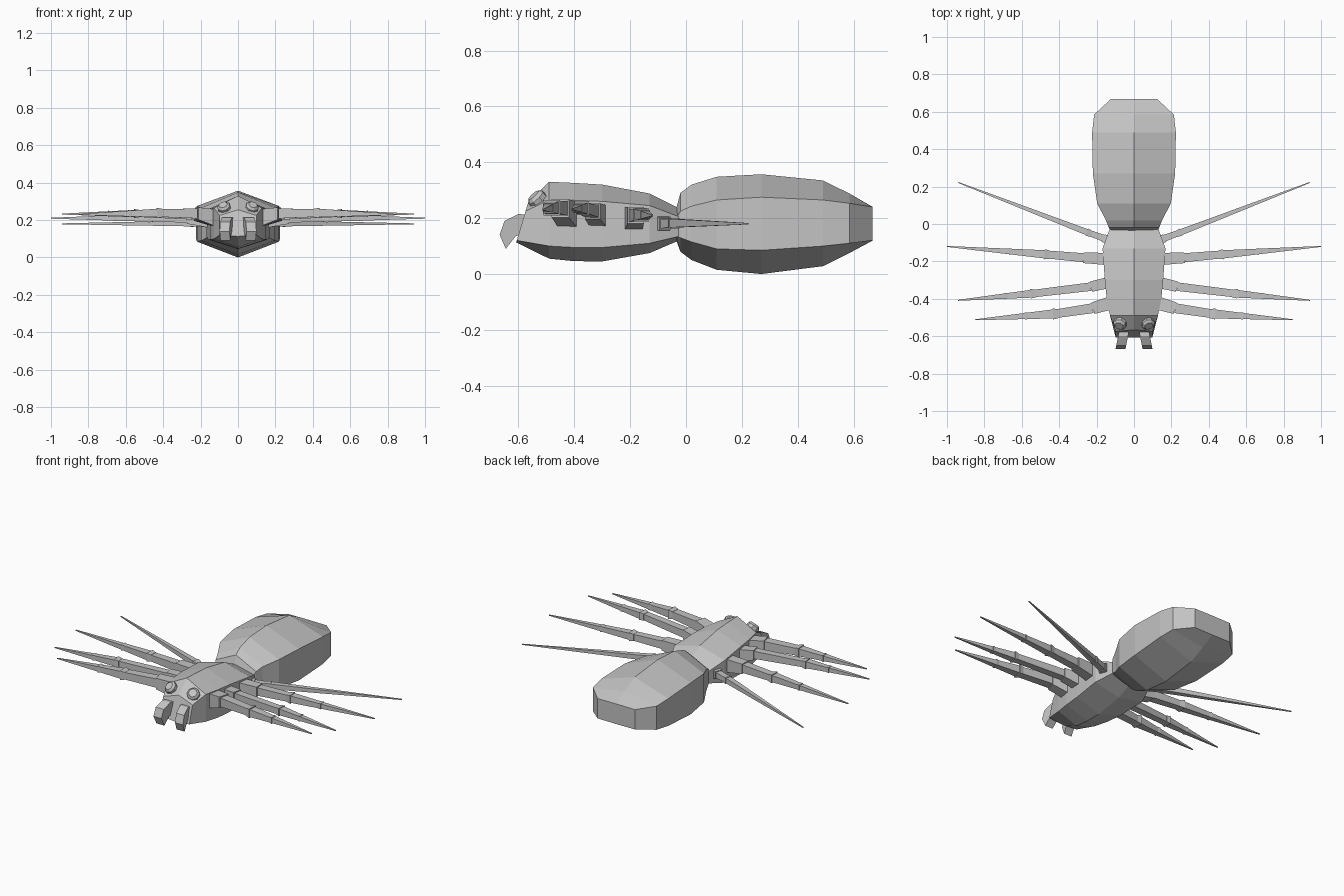
import bpy, bmesh, math
from mathutils import Vector

if "Cube" in bpy.data.objects:
    bpy.data.objects.remove(bpy.data.objects["Cube"])

grey = bpy.data.materials.new("warm_grey")
grey.diffuse_color = (0.55, 0.55, 0.55, 1)
grey.use_nodes = True
grey.node_tree.nodes["Principled BSDF"].inputs["Base Color"].default_value = grey.diffuse_color


def finish(name, bm, mirror=False):
    bmesh.ops.remove_doubles(bm, verts=bm.verts, dist=0.0005)
    bmesh.ops.recalc_face_normals(bm, faces=bm.faces)
    me = bpy.data.meshes.new(name)
    bm.to_mesh(me)
    bm.free()
    me.materials.append(grey)
    ob = bpy.data.objects.new(name, me)
    bpy.context.collection.objects.link(ob)
    if mirror:
        mod = ob.modifiers.new("mirror", 'MIRROR')
        mod.use_mirror_merge = False
    return ob


def loft(bm, rings):
    """Skin equal-sized rings and cap both ends."""
    loops = [[bm.verts.new(p) for p in r] for r in rings]
    n = len(loops[0])
    for a, b in zip(loops, loops[1:]):
        for i in range(n):
            j = (i + 1) % n
            bm.faces.new((a[i], a[j], b[j], b[i]))
    bm.faces.new(loops[0])
    bm.faces.new(loops[-1])


def hexagon(y, w, top, up, low, bot, lean=0.0):
    """Six-sided body section; lean pushes the top backwards."""
    pts = [(0, top), (w, up), (w, low), (0, bot), (-w, low), (-w, up)]
    return [(x, y + lean * (z - bot), z) for x, z in pts]


# Abdomen, cut flat at the tail
bm = bmesh.new()
loft(bm, [hexagon(*s) for s in [
    (-0.035, 0.125, 0.235, 0.20, 0.135, 0.12),
    (-0.02, 0.135, 0.29, 0.225, 0.13, 0.08),
    (0.02, 0.15, 0.32, 0.243, 0.115, 0.05),
    (0.11, 0.197, 0.348, 0.265, 0.09, 0.015),
    (0.27, 0.22, 0.357, 0.275, 0.085, 0.0),
    (0.49, 0.224, 0.335, 0.265, 0.10, 0.028),
    (0.585, 0.213, 0.288, 0.253, 0.11, 0.075),
    (0.667, 0.125, 0.241, 0.24, 0.12, 0.119)]])
finish("abdomen", bm)

# Head and thorax with a sloping face
bm = bmesh.new()
loft(bm, [hexagon(*s) for s in [
    (-0.025, 0.13, 0.235, 0.205, 0.135, 0.12),
    (-0.13, 0.168, 0.288, 0.245, 0.11, 0.075),
    (-0.30, 0.156, 0.32, 0.26, 0.095, 0.045),
    (-0.40, 0.146, 0.326, 0.264, 0.095, 0.046),
    (-0.49, 0.128, 0.33, 0.265, 0.10, 0.055),
    (-0.608, 0.098, 0.255, 0.225, 0.12, 0.113, 0.3)]])
finish("head_and_thorax", bm)

# Eyes: low domes tilted along the face
bm = bmesh.new()
normal = Vector((0.25, -0.65, 0.72)).normalized()
side = normal.cross(Vector((0, 0, 1))).normalized()
upv = side.cross(normal)
centre = Vector((0.075, -0.533, 0.268))
loft(bm, [[centre + normal * h + (side * math.cos(a) + upv * math.sin(a)) * r
           for a in [i * math.tau / 8 for i in range(8)]]
          for h, r in [(-0.025, 0.036), (0.008, 0.036), (0.02, 0.024)]])
finish("eyes", bm, True)

# Jaws: bent blocks hanging from the face
bm = bmesh.new()
jaw = [(-0.57, 0.20, 0.215, 0.032, 0.085), (-0.61, 0.135, 0.198, 0.03, 0.09),
       (-0.655, 0.13, 0.19, 0.032, 0.095)]
profile = [(-0.55, 0.21), (-0.60, 0.215), (-0.65, 0.19), (-0.667, 0.14),
           (-0.645, 0.09), (-0.61, 0.135), (-0.57, 0.15)]
loft(bm, [[(x - (y + 0.55) * 0.2, y, z) for y, z in profile] for x in (0.022, 0.075)])
finish("jaws", bm, True)


def limb(bm, a, b, w0, h0, w1, h1):
    """Tapered four-sided leg segment from a to b."""
    a, b = Vector(a), Vector(b)
    across = Vector((-(b - a).y, (b - a).x, 0)).normalized()
    rings = []
    for p, w, h in ((a, w0, h0), (b, w1, h1)):
        rings.append([p + across * (sx * w / 2) + Vector((0, 0, sz * h / 2))
                      for sx, sz in ((-1, -1), (1, -1), (1, 1), (-1, 1))])
    loft(bm, rings)


# Legs: root, hip end, knee and tip points, then overall thickness
legs = {
    "front_legs": ((0.10, -0.415, 0.205), (0.22, -0.45, 0.235),
                   (0.42, -0.48, 0.238), (0.85, -0.512, 0.23), 1.1),
    "second_legs": ((0.10, -0.305, 0.20), (0.23, -0.335, 0.225),
                    (0.54, -0.372, 0.235), (0.94, -0.408, 0.232), 0.95),
    "third_legs": ((0.10, -0.19, 0.195), (0.27, -0.18, 0.21),
                   (0.465, -0.163, 0.212), (1.0, -0.12, 0.21), 1.0),
    "rear_legs": ((0.10, -0.10, 0.18), (0.165, -0.075, 0.18),
                  (0.24, -0.048, 0.182), (0.94, 0.222, 0.18), 0.75),
}
for name, (root, hip, knee, tip, k) in legs.items():
    bm = bmesh.new()
    limb(bm, root, hip, 0.066 * k, 0.09 * k, 0.058 * k, 0.06 * k)
    limb(bm, hip, knee, 0.048 * k, 0.048 * k, 0.042 * k, 0.038 * k)
    kv = Vector(knee)
    ahead = (Vector(tip) - kv).normalized() * 0.014
    limb(bm, kv - ahead, kv + ahead, 0.044 * k, 0.04 * k, 0.054 * k, 0.05 * k)
    limb(bm, knee, tip, 0.045 * k, 0.042 * k, 0.005, 0.005)
    # second joint ring where the leg thins out
    if k > 0.9:
        mid = kv.lerp(Vector(tip), 0.36)
        limb(bm, mid - ahead * 0.7, mid + ahead * 0.7, 0.03 * k, 0.03 * k, 0.036 * k, 0.034 * k)
    finish(name, bm, True)
